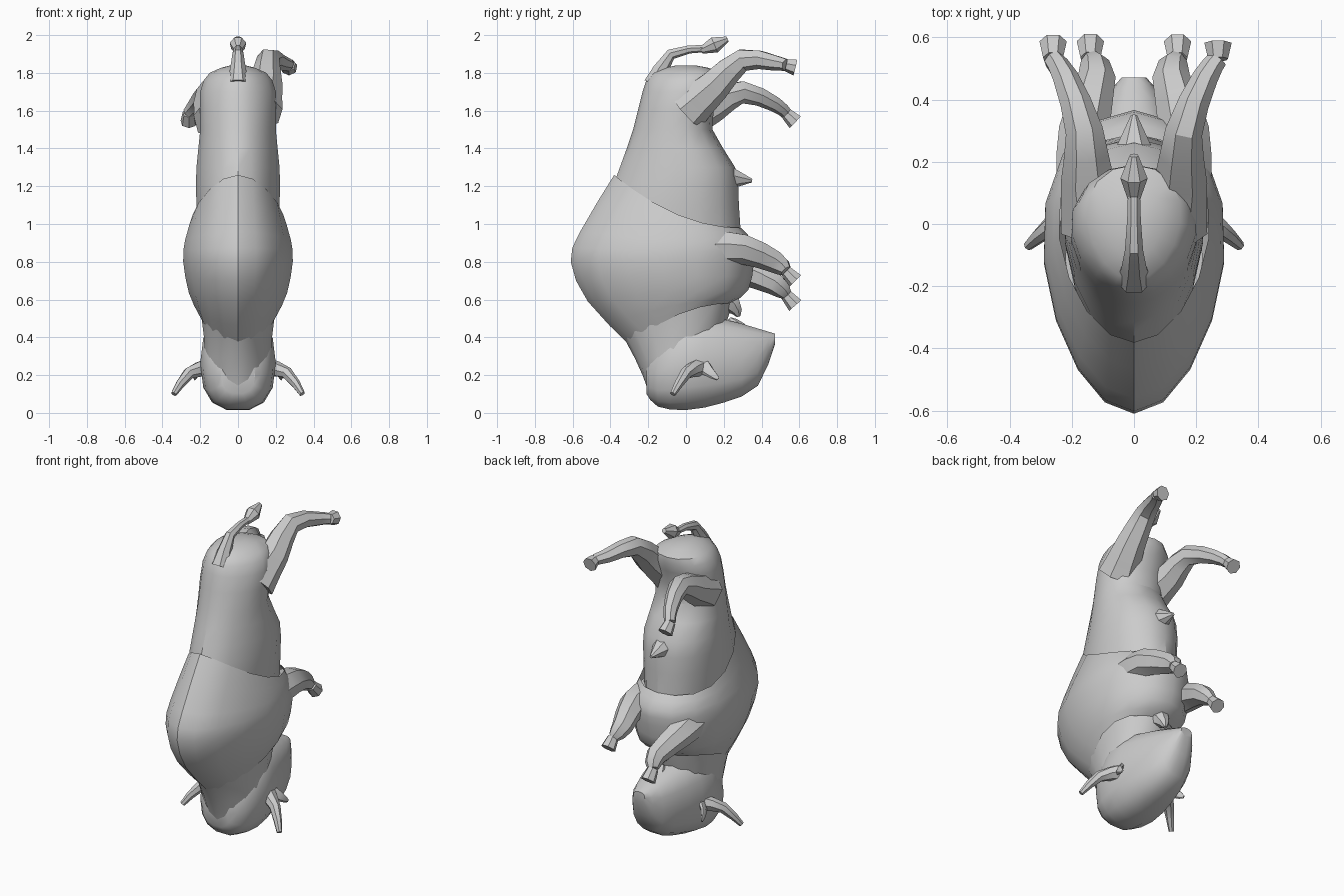
import bpy, bmesh, math
from mathutils import Vector

cube = bpy.data.objects.get("Cube")
if cube:
    bpy.data.objects.remove(cube, do_unlink=True)

grey = bpy.data.materials.new("plain_grey")
grey.use_nodes = True
grey.diffuse_color = (.6, .6, .6, 1)
grey.node_tree.nodes["Principled BSDF"].inputs["Base Color"].default_value = grey.diffuse_color


def smooth_path(keys, steps):
    """Pass a smooth curve through key tuples of any length."""
    result = []
    last = len(keys) - 1
    for i in range(last):
        before, start, end, after = (keys[max(i - 1, 0)], keys[i],
                                     keys[i + 1], keys[min(i + 2, last)])
        for k in range(steps):
            t = k / steps
            result.append(tuple(
                b + t / 2 * (c - a + t * (2 * a - 5 * b + 4 * c - d
                                          + t * (3 * (b - c) + d - a)))
                for a, b, c, d in zip(before, start, end, after)))
    return result + [keys[last]]


def skin_rings(name, rings, capped=True):
    """Bridge equal rings of points into one smooth object."""
    bm = bmesh.new()
    loops = [[bm.verts.new(point) for point in ring] for ring in rings]
    count = len(loops[0])
    for lower, upper in zip(loops, loops[1:]):
        for i in range(count):
            j = (i + 1) % count
            bm.faces.new((lower[i], lower[j], upper[j], upper[i]))
    if capped:
        bm.faces.new(loops[0])
        bm.faces.new(loops[-1])
    bmesh.ops.recalc_face_normals(bm, faces=bm.faces)
    mesh = bpy.data.meshes.new(name)
    bm.to_mesh(mesh)
    bm.free()
    mesh.materials.append(grey)
    obj = bpy.data.objects.new(name, mesh)
    bpy.context.collection.objects.link(obj)
    bpy.ops.object.select_all(action='DESELECT')
    obj.select_set(True)
    bpy.context.view_layer.objects.active = obj
    bpy.ops.object.shade_smooth_by_angle(angle=math.radians(32))


def circle(count):
    for i in range(count):
        angle = math.tau * i / count
        yield math.cos(angle), math.sin(angle)


def body_ring(z, back, belly, width, lift=0):
    """Egg-shaped level section, narrower at the back; lift raises the back edge."""
    middle, depth = (back + belly) / 2, (belly - back) / 2
    return [(width * s * (1 - c / 6), middle - depth * c, z + lift * ((1 + c) / 2) ** 2)
            for c, s in circle(16)]


def head_ring(y, low, high, width):
    """Upright rounded-square section."""
    def squarer(value):
        return math.copysign(abs(value) ** .8, value)
    return [(width * squarer(c), y, (low + high + squarer(s) * (high - low)) / 2)
            for c, s in circle(14)]


def limb(name, keys, root, tip, power=1, flat=1):
    """Tapered tube along a smooth path; power sets how fast it thins."""
    path = [Vector(p) for p in smooth_path(keys, 2)]
    whole = path[-1] - path[0]
    across = Vector((0, 1, 0)) if abs(whole.x) > abs(whole.y) else Vector((1, 0, 0))
    last = len(path) - 1
    rings = []
    for i, centre in enumerate(path):
        along = (path[min(i + 1, last)] - path[max(i - 1, 0)]).normalized()
        u = along.cross(across).normalized()
        v = along.cross(u) * flat
        radius = tip + (root - tip) * (1 - i / last) ** power
        rings.append([centre + radius * (c * u + s * v) for c, s in circle(7)])
    skin_rings(name, rings)


def leg(name, side, spread, hip, knee, foot, power):
    """Leg reaching backward from the body, with a flared hoof."""
    shin = (side * spread * .85, .47, knee + (foot - knee) * .4)
    ankle = (side * spread, .53, knee + (foot - knee) * .7)
    sole = (side * spread, .58, foot)
    limb(name + "_leg", ((side * .12, 0, hip), (side * .15, .15, (hip + knee) / 2),
                         (side * .16, .3, knee), shin, ankle), .12, .033, power)
    limb(name + "_hoof", (ankle, sole), .033, .045)


def mirrored_limb(name, keys, root, tip, flat=1):
    for word, side in (("left", 1), ("right", -1)):
        limb(f"{word}_{name}", [(side * x, y, z) for x, y, z in keys], root, tip, flat=flat)


# Hindquarters and barrel
barrel = ((.8, -.5, .3, .2), (1.1, -.42, .28, .22), (1.3, -.35, .26, .22),
          (1.5, -.28, .14, .2), (1.7, -.23, .17, .2), (1.8, -.18, .19, .15),
          (1.84, -.05, .05, .04))
skin_rings("hindquarters", [body_ring(*r) for r in smooth_path(barrel, 2)])

# Shaggy mane over the hump and shoulders, with slanted edges
mane = ((.58, -.3, .24, .21, -.22), (.65, -.52, .33, .26, -.06), (.8, -.61, .36, .29, 0),
        (.9, -.56, .36, .28, .06), (.98, -.38, .29, .24, .28))
skin_rings("mane", [body_ring(*r) for r in smooth_path(mane, 2)], capped=False)

# Neck
neck = ((.08, -.19, .05, .12), (.2, -.23, .1, .17), (.4, -.33, .19, .18), (.7, -.52, .28, .22))
skin_rings("neck", [body_ring(*r) for r in smooth_path(neck, 2)])

# Head tapering to the muzzle
head = ((-.21, .1, .3, .09), (-.15, .03, .4, .16), (0, .01, .52, .2), (.2, .05, .5, .17),
        (.38, .14, .45, .11), (.47, .36, .42, .04))
skin_rings("head", [head_ring(*r) for r in smooth_path(head, 2)])

# Horns and ears
mirrored_limb("horn", ((.16, .07, .24), (.26, 0, .21), (.34, -.07, .1)), .05, .016)
mirrored_limb("ear", ((.15, .07, .27), (.21, .12, .22), (.23, .17, .18)), .05, .01, flat=.5)

# Legs, each pair out of step
leg("left_hind", 1, .27, 1.6, 1.87, 1.83, 1.6)
leg("right_hind", -1, .26, 1.56, 1.7, 1.54, 1.6)
leg("left_front", 1, .14, .87, .87, .7, .8)
leg("right_front", -1, .14, .82, .76, .57, .8)

# Tail with a tuft at the end
limb("tail", ((0, -.17, 1.74), (0, -.08, 1.9), (0, .1, 1.93)), .06, .02, power=2)
limb("tail_tuft_base", ((0, .08, 1.92), (0, .15, 1.95)), .02, .045)
limb("tail_tuft_end", ((0, .15, 1.95), (0, .22, 1.98)), .045, .015)

# Tufts of hair under the belly, chest and chin
limb("belly_tuft", ((0, .2, 1.25), (0, .35, 1.23)), .08, .01)
limb("chest_tuft", ((0, .15, .62), (0, .25, .57), (0, .28, .51)), .09, .01)
limb("beard", ((0, .3, .38), (0, .27, .45), (0, .23, .5)), .08, .01)
